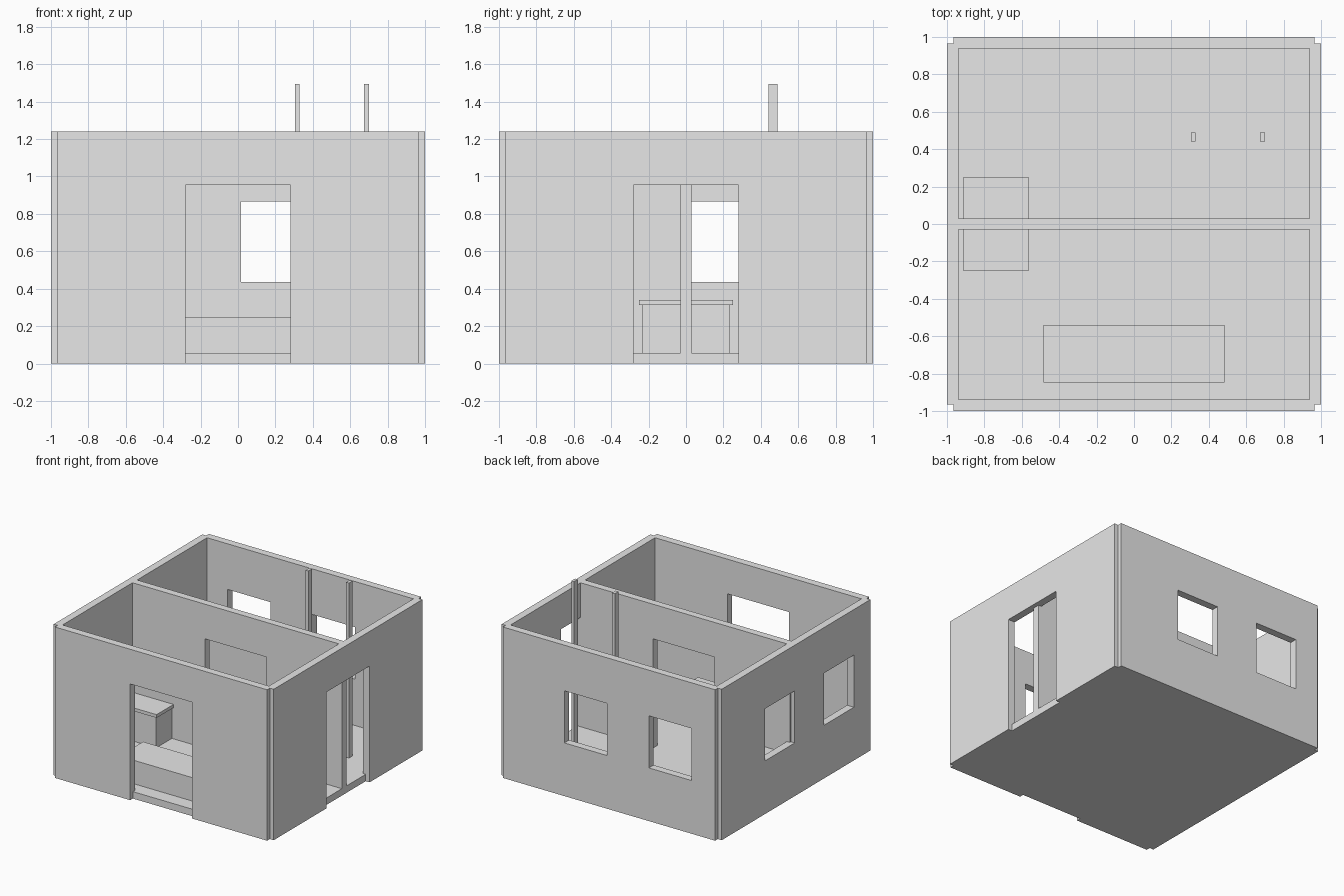
import bpy, bmesh
from mathutils import Matrix
from math import radians

if "Cube" in bpy.data.objects:
    bpy.data.objects.remove(bpy.data.objects["Cube"], do_unlink=True)

HEIGHT = 1.24       # wall height
HALF = 0.965        # half length of each wall panel
FLOOR = 0.057       # top of the floor slab

plaster = bpy.data.materials.new("light_grey")
plaster.use_nodes = True
grey = (0.8, 0.8, 0.8, 1)
plaster.diffuse_color = grey
plaster.node_tree.nodes["Principled BSDF"].inputs["Base Color"].default_value = grey


def finish(name, bm):
    bmesh.ops.recalc_face_normals(bm, faces=bm.faces)
    mesh = bpy.data.meshes.new(name)
    bm.to_mesh(mesh)
    bm.free()
    mesh.materials.append(plaster)
    obj = bpy.data.objects.new(name, mesh)
    bpy.context.collection.objects.link(obj)
    return obj


def box(name, x, y, z):
    """Solid block from (min, max) ranges."""
    bm = bmesh.new()
    bmesh.ops.create_cube(bm, size=1)
    for v in bm.verts:
        for i, (lo, hi) in enumerate((x, y, z)):
            v.co[i] = lo if v.co[i] < 0 else hi
    return finish(name, bm)


def panel(name, openings, y0, y1, turn=0, base=0):
    """Wall along x with rectangular openings (x0, x1, z0, z1), turned about z."""
    xs = sorted({-HALF, HALF} | {x for o in openings for x in o[:2]})
    zs = sorted({base, HEIGHT} | {z for o in openings for z in o[2:]})
    bm = bmesh.new()
    for xa, xb in zip(xs, xs[1:]):
        for za, zb in zip(zs, zs[1:]):
            mx, mz = (xa + xb) / 2, (za + zb) / 2
            if any(o[0] < mx < o[1] and o[2] < mz < o[3] for o in openings):
                continue
            bm.faces.new([bm.verts.new((x, y0, z))
                          for x, z in ((xa, za), (xb, za), (xb, zb), (xa, zb))])
    bmesh.ops.remove_doubles(bm, verts=bm.verts, dist=0.0001)
    side = bmesh.ops.extrude_face_region(bm, geom=bm.faces[:], use_keep_orig=True)
    moved = [g for g in side["geom"] if isinstance(g, bmesh.types.BMVert)]
    bmesh.ops.translate(bm, verts=moved, vec=(0, y1 - y0, 0))
    bmesh.ops.rotate(bm, verts=bm.verts, matrix=Matrix.Rotation(radians(turn), 3, 'Z'))
    return finish(name, bm)


# Outer walls: doors on the front and +x side, window pairs on the other two
door = (-0.28, 0.28, 0, 0.955)
windows = [(0.017, 0.405, 0.437, 0.865), (-0.752, -0.363, 0.437, 0.865)]
mirrored = [(-b, -a, c, d) for a, b, c, d in windows]
panel("front_wall", [door], -1, -0.938)
panel("side_door_wall", [door], -1, -0.938, 90)
panel("back_wall", windows, 0.938, 1)
panel("side_window_wall", mirrored, -1, -0.938, -90)

# Floor slab and the dividing wall with its doorway
box("floor", (-HALF, HALF), (-HALF, HALF), (0, FLOOR))
panel("dividing_wall", [(-0.28, 0.28, FLOOR, 0.955)], -0.03, 0.03, base=FLOOR)

# Low bench in the front room
box("bench", (-0.485, 0.485), (-0.848, -0.54), (FLOOR, 0.25))

# Counters on both sides of the dividing wall
for name, s in (("front", -1), ("back", 1)):
    box(name + "_counter_base", (-0.895, -0.58), sorted((s * 0.03, s * 0.235)), (FLOOR, 0.313))
    box(name + "_counter_top", (-0.912, -0.565), sorted((s * 0.03, s * 0.25)), (0.313, 0.34))

# Two tall posts in the back room
for name, x in (("inner_post", 0.317), ("outer_post", 0.687)):
    box(name, (x - 0.0125, x + 0.0125), (0.442, 0.49), (FLOOR, 1.495))
